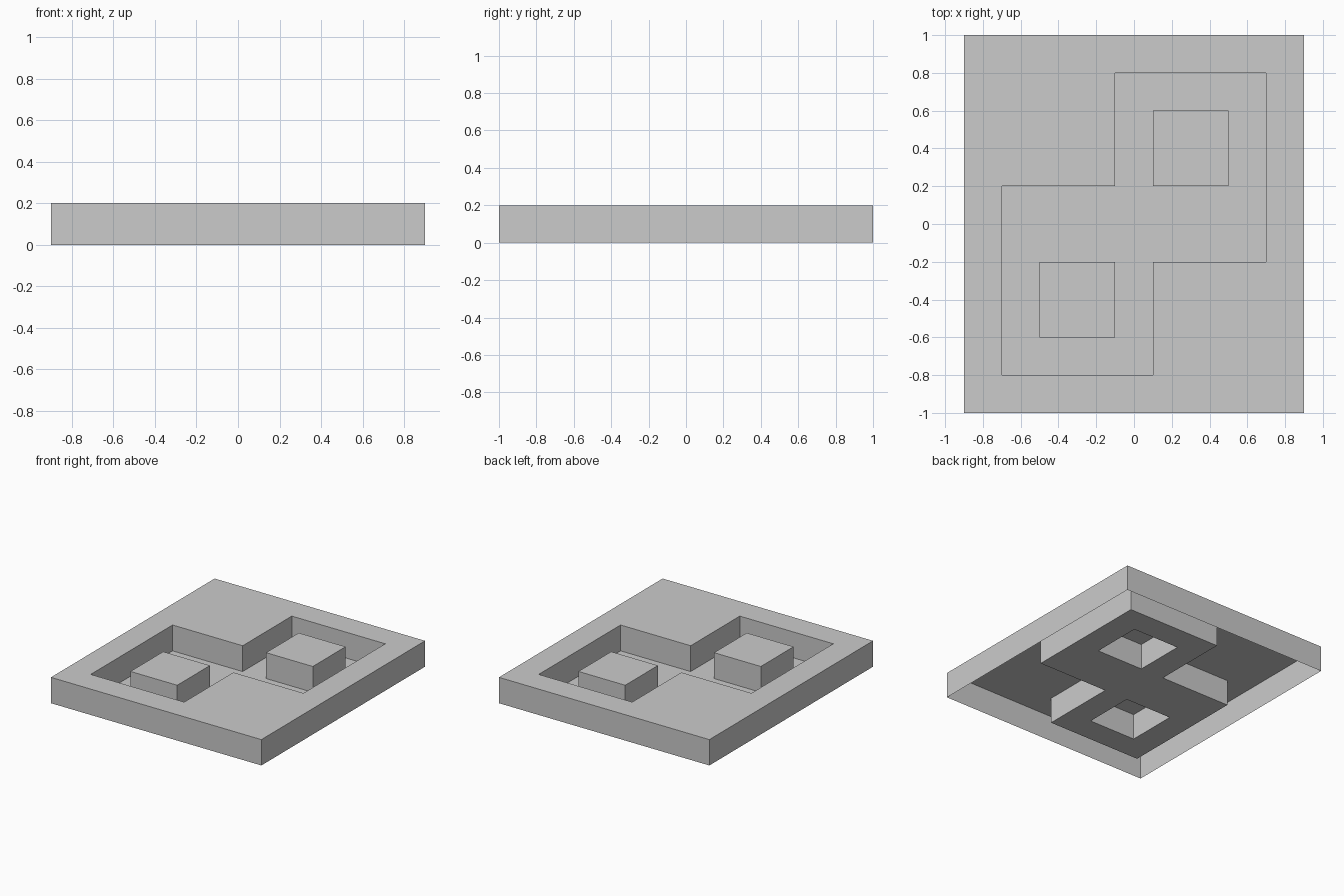
import bpy
import bmesh
import math

if "Cube" in bpy.data.objects:
    bpy.data.objects.remove(bpy.data.objects["Cube"])

HEIGHT = 0.2
XS = [-0.9, -0.7, -0.5, -0.1, 0.1, 0.5, 0.7, 0.9]
YS = [-1.0, -0.8, -0.6, -0.2, 0.2, 0.6, 0.8, 1.0]
NX, NY = len(XS) - 1, len(YS) - 1


def inside(x, y, box):
    return box[0] < x < box[1] and box[2] < y < box[3]


def level(i, j):
    """Surface height of a grid cell; the layout has half-turn symmetry."""
    if not (0 <= i < NX and 0 <= j < NY):
        return 0.0
    x, y = (XS[i] + XS[i + 1]) / 2, (YS[j] + YS[j + 1]) / 2
    turned = [(x, y), (-x, -y)]
    if any(inside(*p, (0.1, 0.5, 0.2, 0.6)) for p in turned):
        return HEIGHT  # raised block
    if any(inside(*p, (-0.1, 0.7, -0.2, 0.8)) for p in turned):
        return 0.0  # stepped recess floor
    return HEIGHT  # rim


bm = bmesh.new()


def wall(a, b, low_side, high_side):
    """Vertical quad facing the lower cell on the right of a -> b."""
    if low_side == high_side:
        return
    if low_side > high_side:
        a, b = b, a
    pts = [(*a, 0), (*b, 0), (*b, HEIGHT), (*a, HEIGHT)]
    bm.faces.new([bm.verts.new(p) for p in pts])


# Rim, recess floor and block tops
for i in range(NX):
    for j in range(NY):
        z = level(i, j)
        corners = [(XS[i], YS[j], z), (XS[i + 1], YS[j], z),
                   (XS[i + 1], YS[j + 1], z), (XS[i], YS[j + 1], z)]
        bm.faces.new([bm.verts.new(c) for c in corners])

# Walls at every step in height, leaving the underside open
for i in range(NX):
    for j in range(NY + 1):
        wall((XS[i], YS[j]), (XS[i + 1], YS[j]), level(i, j - 1), level(i, j))
for i in range(NX + 1):
    for j in range(NY):
        wall((XS[i], YS[j]), (XS[i], YS[j + 1]), level(i, j), level(i - 1, j))

# Join the sheet and merge coplanar faces
bmesh.ops.remove_doubles(bm, verts=bm.verts[:], dist=1e-4)
bmesh.ops.dissolve_limit(bm, angle_limit=math.radians(1),
                         verts=bm.verts[:], edges=bm.edges[:])

mesh = bpy.data.meshes.new("recessed_plate")
bm.to_mesh(mesh)
bm.free()
plate = bpy.data.objects.new("recessed_plate", mesh)
bpy.context.collection.objects.link(plate)
